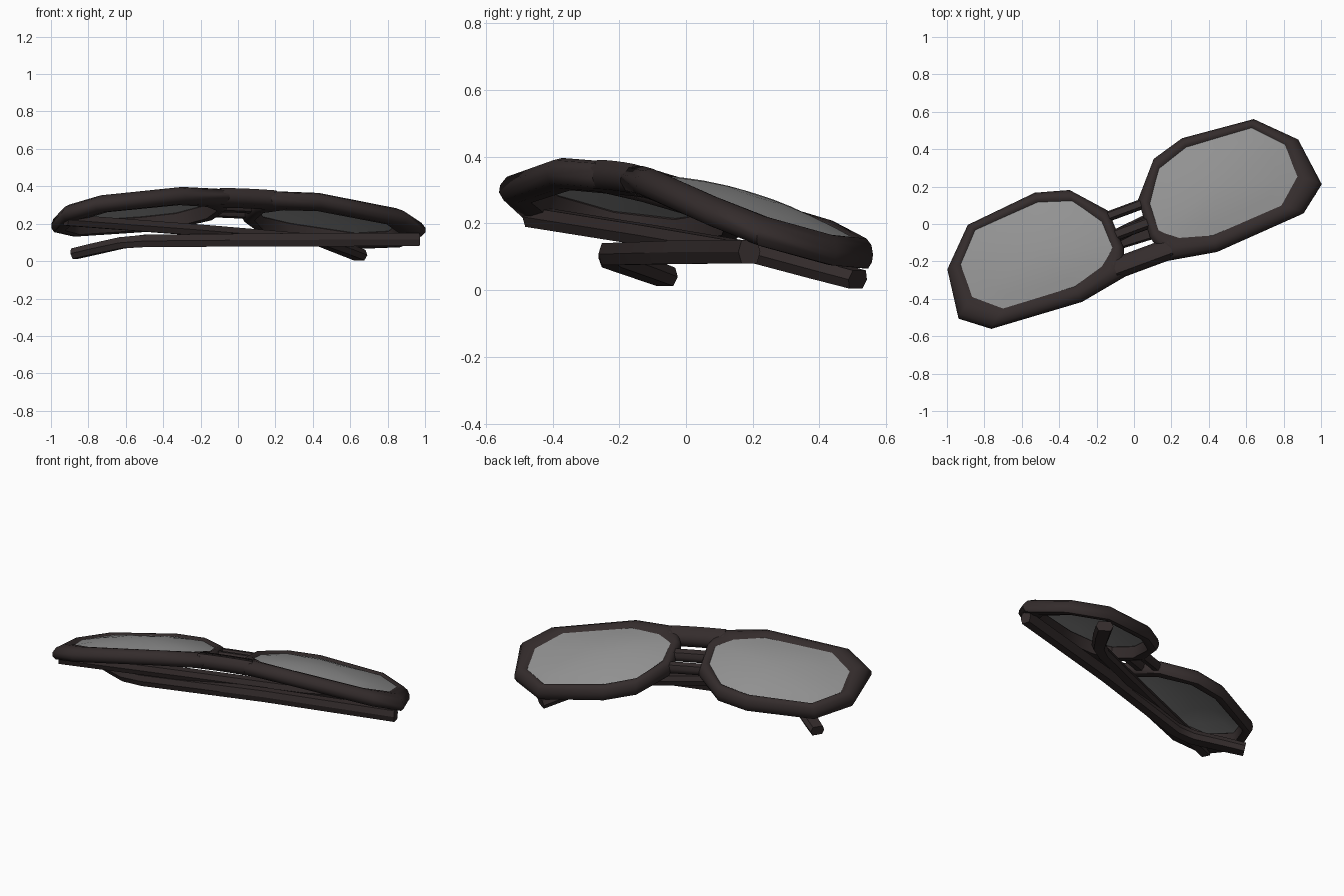
import bpy, bmesh, math
from mathutils import Vector

if "Cube" in bpy.data.objects:
    bpy.data.objects.remove(bpy.data.objects["Cube"])

def material(name, rgb):
    m = bpy.data.materials.new(name)
    m.diffuse_color = (*rgb, 1)
    m.use_nodes = True
    m.node_tree.nodes["Principled BSDF"].inputs["Base Color"].default_value = m.diffuse_color
    return m

FRAME = material("dark brown plastic", (0.034, 0.025, 0.025))
LENS = material("grey lens", (0.29, 0.29, 0.29))
C, S = math.cos(math.radians(20.3)), math.sin(math.radians(20.3))

def place(u, v, dz=0.0):
    """Point on the tilted, wrapped front: u along the glasses, v toward the brow."""
    u -= 0.02
    z = 0.329 + 0.27 * v - 0.045 * u - 0.10 * u * u + dz
    v -= 0.15 * dz
    return Vector((u * C + v * S, u * S - v * C, z))

def build(name, loops, mat, close_loops=False, cap=False, angle=40):
    """Skin equal-length rings of points into one mesh."""
    bm = bmesh.new()
    rings = [[bm.verts.new(p) for p in ring] for ring in loops]
    n = len(rings[0])
    for k in range(len(rings) if close_loops else len(rings) - 1):
        a, b = rings[k], rings[(k + 1) % len(rings)]
        for i in range(n):
            j = (i + 1) % n
            bm.faces.new((a[i], a[j], b[j], b[i]))
    if cap:
        bm.faces.new(rings[0])
        bm.faces.new(rings[-1])
    bmesh.ops.recalc_face_normals(bm, faces=bm.faces)
    me = bpy.data.meshes.new(name)
    bm.to_mesh(me)
    bm.free()
    me.materials.append(mat)
    ob = bpy.data.objects.new(name, me)
    bpy.context.collection.objects.link(ob)
    bpy.context.view_layer.objects.active = ob
    ob.select_set(True)
    bpy.ops.object.shade_smooth_by_angle(angle=math.radians(angle))
    ob.select_set(False)
    return ob

# Rim outlines of one side (u, v)
OUTER = [(1.0, -.125), (.815, -.31), (.42, -.347), (.24, -.296), (.085, -.12),
         (.075, .09), (.12, .238), (.385, .285), (.89, .252), (1.035, .14)]
INNER = [(.918, -.12), (.785, -.262), (.425, -.285), (.25, -.228), (.142, -.07),
         (.137, .074), (.228, .146), (.395, .195), (.785, .173), (.918, .058)]
# Rim cross-section: (0 inner .. 1 outer, depth)
PROFILE = [(0, -.018), (.25, -.004), (.55, 0), (.85, -.014), (1, -.04),
           (1, -.062), (.85, -.084), (.5, -.09), (.1, -.086)]

for side, label in ((1, "right"), (-1, "left")):
    # Rim
    rings = [[place(side * (i[0] + (o[0] - i[0]) * t), i[1] + (o[1] - i[1]) * t, d)
              for i, o in zip(INNER, OUTER)] for t, d in PROFILE]
    build(label + "_rim", rings, FRAME, close_loops=True, angle=50)

    # Domed lens
    cu = sum(p[0] for p in INNER) / len(INNER)
    cv = sum(p[1] for p in INNER) / len(INNER)
    rings = [[place(side * (cu + (p[0] - cu) * s), cv + (p[1] - cv) * s,
                    -.012 + .028 * (1 - s * s)) for p in INNER]
             for s in (1.03, .8, .55, .3, .1)]
    lens = build(label + "_lens", rings, LENS)
    bm = bmesh.new()
    bm.from_mesh(lens.data)
    bm.verts.ensure_lookup_table()
    bm.faces.new(bm.verts[-len(INNER):]).smooth = True
    bmesh.ops.recalc_face_normals(bm, faces=bm.faces)
    if sum(f.normal.z for f in bm.faces) < 0:
        bmesh.ops.reverse_faces(bm, faces=bm.faces)
    bm.to_mesh(lens.data)
    bm.free()

# Bridge: wide brow bar and two slim bars
def bridge_bar(name, half, v0, v1, top, bottom):
    mid, hv = (v0 + v1) / 2, (v1 - v0) / 2
    sec = [(-1, .3), (-.6, 1), (.6, 1), (1, .3), (1, -.4), (.6, -1), (-.6, -1), (-1, -.4)]
    zc, hz = (top + bottom) / 2, (top - bottom) / 2
    rings = [[place(half * k / 2, mid + hv * a, zc + hz * b) for a, b in sec]
             for k in (-2, -1, 0, 1, 2)]
    build(name, rings, FRAME, cap=True, angle=50)

bridge_bar("brow_bridge", .16, .128, .238, -.001, -.088)
bridge_bar("middle_bridge", .12, -.015, .045, -.012, -.07)
bridge_bar("nose_bridge", .13, -.118, -.066, -.015, -.07)

# Folded temples: faceted bars that bend into wider tips
def temple(name, path):
    sec = [(-1, 0), (-.7, 1), (.7, 1), (1, 0), (.7, -1), (-.7, -1)]
    pts = [Vector(p[:3]) for p in path]
    rings = []
    for k, p in enumerate(pts):
        d = (pts[min(k + 1, len(pts) - 1)] - pts[max(k - 1, 0)]).normalized()
        w = d.cross(Vector((0, 0, 1))).normalized()
        h = w.cross(d)
        rings.append([p + w * a * path[k][3] + h * b * path[k][4] for a, b in sec])
    build(name, rings, FRAME, cap=True, angle=30)

temple("right_temple", [(.965, .19, .115, .034, .035), (.2, -.015, .114, .034, .035),
                        (-.50, -.228, .108, .036, .033), (-.62, -.222, .098, .044, .03),
                        (-.78, -.12, .062, .046, .029), (-.873, -.06, .04, .042, .028)])
temple("left_temple", [(-.92, -.46, .22, .034, .03), (-.2, -.115, .165, .034, .03),
                       (.36, .16, .118, .036, .03), (.45, .225, .11, .042, .03),
                       (.57, .395, .064, .05, .029), (.65, .515, .032, .05, .028)])
